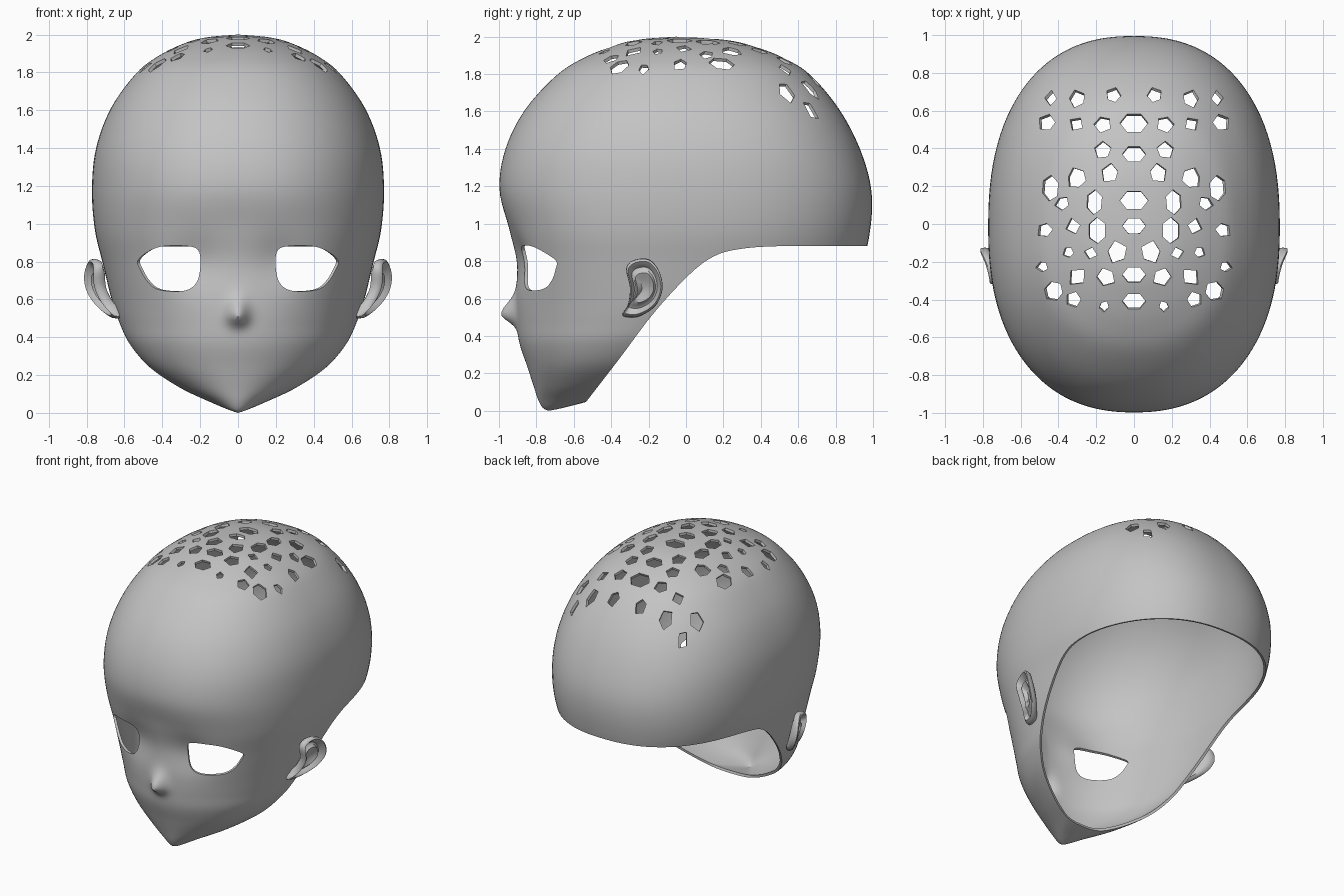
import bpy, bmesh, math, random
from mathutils import Vector

random.seed(4)
cube = bpy.data.objects.get("Cube")
if cube:
    bpy.data.objects.remove(cube)

skin = bpy.data.materials.new("plain grey")
skin.use_nodes = True
skin.diffuse_color = (.55, .55, .55, 1)
for node in skin.node_tree.nodes:
    if node.type == 'BSDF_PRINCIPLED':
        node.inputs["Base Color"].default_value = skin.diffuse_color


def spline(points, steps, closed=False):
    """Smooth curve through points of any dimension."""
    count = len(points)
    spans = count if closed else count - 1

    def at(i):
        return points[i % count] if closed else points[max(0, min(i, count - 1))]

    result = []
    for i in range(spans):
        for s in range(steps):
            t = s / steps
            result.append(tuple(
                b + t / 2 * (c - a + t * (2*a - 5*b + 4*c - d + t * (3*(b - c) + d - a)))
                for a, b, c, d in zip(at(i - 1), at(i), at(i + 1), at(i + 2))))
    if not closed:
        result.append(tuple(points[-1]))
    return result


def loft(rings, capped=False):
    """Skin closed rings of equal length, facing outwards."""
    bm = bmesh.new()
    loops = [[bm.verts.new(p) for p in ring] for ring in rings]
    n = len(loops[0])
    for low, high in zip(loops, loops[1:]):
        for j in range(n):
            k = (j + 1) % n
            bm.faces.new((low[j], low[k], high[k], high[j]))
    if capped:
        bm.faces.new(loops[0])
        bm.faces.new(loops[-1])
    bmesh.ops.remove_doubles(bm, verts=bm.verts, dist=1e-5)
    bmesh.ops.recalc_face_normals(bm, faces=bm.faces)
    return bm


def finish(bm, name):
    mesh = bpy.data.meshes.new(name)
    bm.to_mesh(mesh)
    bm.free()
    mesh.materials.append(skin)
    obj = bpy.data.objects.new(name, mesh)
    bpy.context.collection.objects.link(obj)
    bpy.ops.object.select_all(action='DESELECT')
    obj.select_set(True)
    bpy.context.view_layer.objects.active = obj
    return obj


def smooth(degrees):
    bpy.ops.object.shade_smooth_by_angle(angle=math.radians(degrees))


# Head levels: height, half width, front y, back y, widest y, front squareness
levels = [
    (0, 0, -.735, -.735, -.735, 2),
    (.015, .045, -.765, -.66, -.7, 2),
    (.058, .148, -.79, -.5, -.56, 2),
    (.133, .307, -.815, -.3, -.45, 2),
    (.24, .466, -.85, -.1, -.36, 2),
    (.36, .57, -.89, .15, -.27, 2),
    (.47, .624, -.905, .45, -.2, 2),
    (.6, .668, -.91, .75, -.13, 2.1),
    (.787, .714, -.905, .93, -.06, 2.35),
    (.97, .757, -.945, .985, -.02, 2.4),
    (1.185, .772, -.997, .99, -.02, 2.3),
    (1.4, .75, -.965, .93, -.03, 2.25),
    (1.61, .672, -.86, .82, -.04, 2.2),
    (1.795, .538, -.69, .665, -.05, 2.2),
    (1.89, .415, -.54, .515, -.05, 2.1),
    (1.955, .28, -.375, .34, -.05, 2),
    (1.985, .168, -.25, .19, -.05, 2),
    (2, 0, -.05, -.05, -.05, 2)]


def bell(value, centre, spread):
    return math.exp(-((value - centre) / spread) ** 2)


def head_ring(level, columns=160):
    z, width, front, back, middle, square = level
    ring = []
    for j in range(columns):
        t = math.tau * j / columns
        turn = t - .5 * math.sin(t)          # columns crowd towards the face
        s, c = math.sin(turn), math.cos(turn)
        n = square if c > 0 else 2.35
        r = (abs(s) ** n + abs(c) ** n) ** (-1 / n)
        x = width * s * r
        y = middle - c * r * (middle - front if c > 0 else back - middle)
        if c > 0:
            # Nose and shallow eye sockets
            y -= .08 * bell(x, 0, .055) * bell(z, .515, .08 if z > .515 else .05)
            y += .025 * bell(abs(x), .22, .13) * bell(z, .8, .14)
        ring.append((x, y, z))
    return ring


head_bm = loft([head_ring(level) for level in spline(levels, 6)])


def inside(outline, u, v):
    odd = False
    for (a, b), (c, d) in zip(outline, outline[1:] + outline[:1]):
        if (b > v) != (d > v) and u < a + (v - b) / (d - b) * (c - a):
            odd = not odd
    return odd


def cut_opening(bm, outline, axes, in_reach):
    """Slice the skin along an outline seen down one axis and remove the inside."""
    i, j = axes

    def near(face, corners):
        for axis, k in ((i, 0), (j, 1)):
            values = [v.co[axis] for v in face.verts]
            if (max(values) < min(p[k] for p in corners)
                    or min(values) > max(p[k] for p in corners)):
                return False
        return True

    faces = {f for f in bm.faces if in_reach(f.verts[0].co) and near(f, outline)}
    for p, q in zip(outline, outline[1:] + outline[:1]):
        crossed = [f for f in faces if near(f, (p, q))]
        if not crossed:
            continue
        point, normal = Vector((0, 0, 0)), Vector((0, 0, 0))
        point[i], point[j] = p
        normal[i], normal[j] = p[1] - q[1], q[0] - p[0]
        geom = set(crossed)
        for f in crossed:
            geom.update(f.edges, f.verts)
        cut = bmesh.ops.bisect_plane(bm, geom=list(geom), dist=1e-6,
                                     plane_co=point, plane_no=normal.normalized())
        for item in cut["geom_cut"]:
            faces.update(item.link_faces)
    removed = []
    for f in faces:
        middle = f.calc_center_median()
        if inside(outline, middle[i], middle[j]):
            removed.append(f)
    bmesh.ops.delete(bm, geom=removed, context='FACES')


# Neck opening
neck = spline([(-.54, .04), (-.355, .28), (-.17, .525), (.02, .73),
               (.15, .826), (.285, .864), (.5, .88), (.97, .88)], 5)
neck += [(1.5, .88), (1.5, -.3), (-.54, -.3)]
cut_opening(head_bm, neck, (1, 2), lambda co: True)

# Eye openings
eye = spline([(.53, .805), (.465, .858), (.385, .882), (.255, .88), (.205, .85), (.2, .76),
              (.222, .685), (.275, .648), (.36, .643), (.435, .657), (.483, .7),
              (.515, .755)], 4, True)
for side in (-1, 1):
    cut_opening(head_bm, [(side * x, z) for x, z in eye], (0, 2), lambda co: co.y < -.4)

# Crown vents: x, y, radius
vents = [(.11, .68, .04), (.3, .665, .045), (.44, .665, .035), (.165, .53, .04),
         (.305, .53, .04), (.46, .535, .04), (.165, .39, .045), (.125, .27, .045),
         (.305, .24, .05), (.38, .11, .035), (.32, -.015, .04), (.47, -.03, .04),
         (.09, -.15, .05), (.23, -.155, .035), (.345, -.15, .03), (.485, -.225, .03),
         (.15, -.28, .045), (.3, -.28, .045), (.425, -.355, .05), (.32, -.4, .045),
         (.16, -.435, .025)]
tall_vents = [(.445, .19, .045), (.21, .115, .042), (.195, -.035, .046)]
middle_vents = [(.535, .06), (.37, .05), (.125, .06), (-.01, .05), (-.27, .05), (-.41, .05)]


def vent(x, y, rx, ry, sides, wobble):
    turn = random.random() * math.tau * wobble
    shape = []
    for k in range(sides):
        a = math.tau * k / sides + turn
        r = 1 + wobble * random.uniform(-.15, .25)
        shape.append((x + rx * r * math.cos(a), y + ry * r * math.sin(a)))
    for side in ((-1, 1) if x else (1,)):
        cut_opening(head_bm, [(side * u, v) for u, v in shape], (0, 1), lambda co: co.z > 1.4)


for x, y, r in vents:
    vent(x, y, r, r, random.choice((4, 5, 5, 6)), 1)
for x, y, r in tall_vents:
    vent(x, y, r, r * 1.5, 6, .3)
for y, r in middle_vents:
    vent(0, y, r * 1.25, r * .9, 6, 0)

# Shell wall
head = finish(head_bm, "head_shell")
wall = head.modifiers.new("wall", 'SOLIDIFY')
wall.thickness = .018
wall.offset = -1
bpy.ops.object.modifier_apply(modifier=wall.name)
smooth(40)

# Ears: dished outline with a rolled rim and inner ridge, mirrored
ear_outline = spline([(-.32, .76), (-.28, .805), (-.2, .81), (-.145, .75), (-.125, .66),
                      (-.15, .58), (-.2, .53), (-.27, .5), (-.34, .51), (-.31, .57),
                      (-.3, .66)], 4, True)
ear_rings = [(.7, -.055), (.94, -.035), (1, -.01), (.98, .008), (.9, .012), (.8, -.005),
             (.7, -.03), (.6, -.03), (.5, -.012), (.4, -.02), (.2, -.04)]
centre = Vector((-.22, .66))


def ear_ring(side, scale, lift):
    ring = []
    for point in ear_outline:
        y, z = centre + (Vector(point) - centre) * scale
        x = .67 + .3 * (z - .5) + .3 * (y + .22) + .05 * (1 - ((z - .66) / .16) ** 2)
        ring.append((side * (x + lift), y, z))
    return ring


for side, label in ((1, "left"), (-1, "right")):
    finish(loft([ear_ring(side, *step) for step in ear_rings], True), label + "_ear")
    smooth(50)
